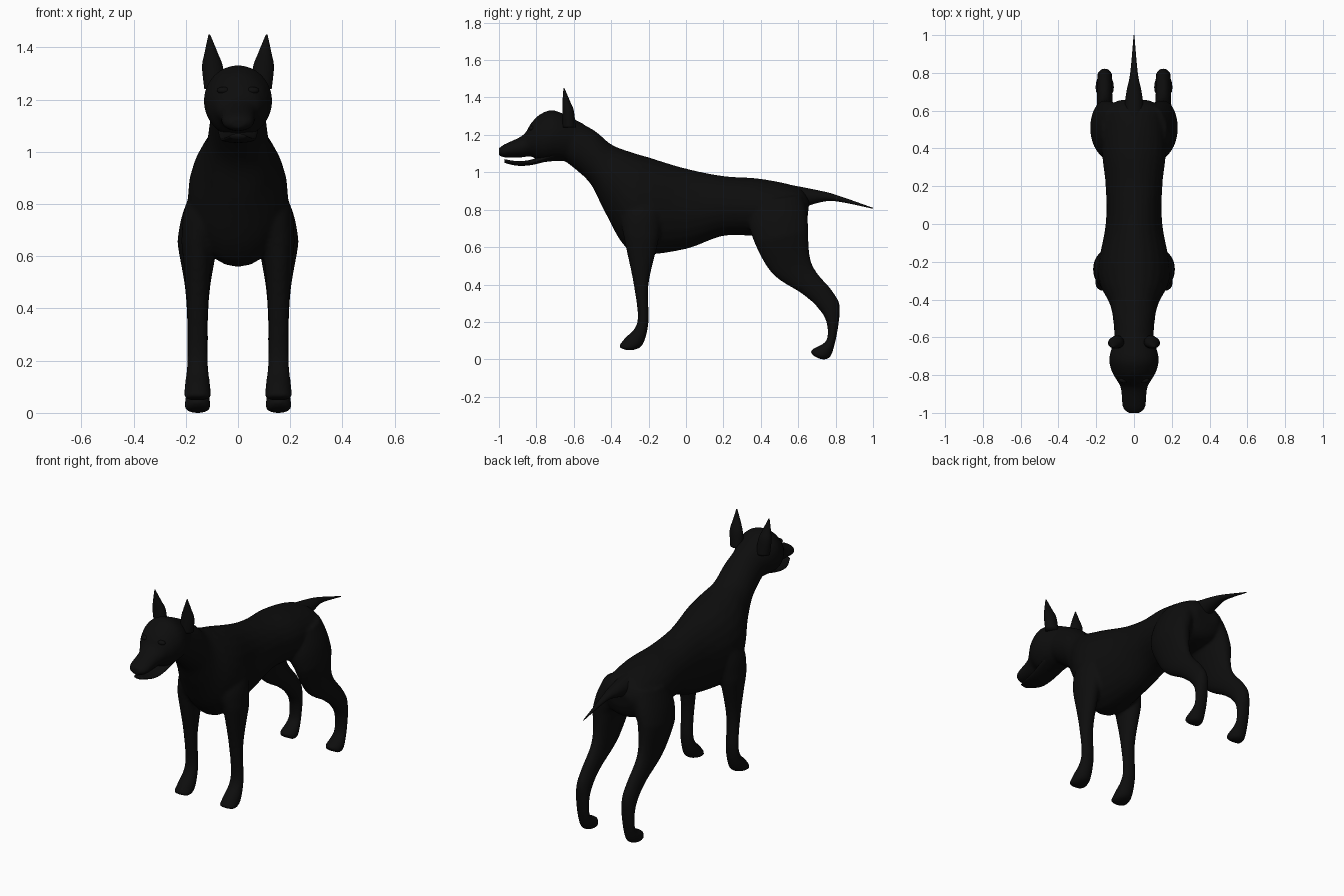
import bpy, bmesh, math
from mathutils import Vector

cube = bpy.data.objects.get("Cube")
if cube:
    bpy.data.objects.remove(cube, do_unlink=True)

coat = bpy.data.materials.new("black_coat")
coat.use_nodes = True
shader = coat.node_tree.nodes["Principled BSDF"]
coat.diffuse_color = shader.inputs["Base Color"].default_value = (.004, .004, .004, 1)
shader.inputs["Roughness"].default_value = .8

SIDES = 24
STEPS = 6


def smooth_path(stations):
    """Spline through the stations, so that few are needed."""
    keys = [Vector((*edge, *opposite, width)) for edge, opposite, width in stations]
    last = len(keys) - 1
    path = []
    for i in range(last):
        before, start = keys[max(i - 1, 0)], keys[i]
        end, after = keys[i + 1], keys[min(i + 2, last)]
        for step in range(STEPS):
            t = step / STEPS
            bend = (end - before) * (t * (1 - t) ** 2) - (after - start) * (t * t * (1 - t))
            path.append(start.lerp(end, t * t * (3 - 2 * t)) + bend / 2)
    return path + [keys[last]]


def midline(z):
    return 0


def leg_lean(z):
    """Legs stand upright, and lean in against the trunk at the top."""
    return .155 - .3 * max(0, z - .65)


def ear_lean(z):
    return .095 + .1 * (z - 1.3)


def loft(bm, stations, centre=midline, side=1):
    """Skin oval rings; a station is (y, z) of two opposite edges and a half width."""
    rings = []
    for ya, za, yb, zb, width in smooth_path(stations):
        middle = Vector((centre((za + zb) / 2), (ya + yb) / 2, (za + zb) / 2))
        half = Vector((0, ya - yb, za - zb)) / 2
        ring = []
        for i in range(SIDES):
            angle = math.tau * i / SIDES
            point = middle + half * math.cos(angle)
            point.x = side * (point.x + width * math.sin(angle))
            ring.append(bm.verts.new(point))
        rings.append(ring)
    for near, far in zip(rings, rings[1:]):
        for i in range(SIDES):
            bm.faces.new((near[i - 1], near[i], far[i], far[i - 1]))
    bm.faces.new(rings[0])
    bm.faces.new(rings[-1])


def finish(name, bm):
    bmesh.ops.recalc_face_normals(bm, faces=bm.faces)
    for face in bm.faces:
        face.smooth = True
    mesh = bpy.data.meshes.new(name)
    bm.to_mesh(mesh)
    bm.free()
    mesh.materials.append(coat)
    part = bpy.data.objects.new(name, mesh)
    bpy.context.collection.objects.link(part)
    return part


# Trunk and neck: back line, belly line, half width
trunk = [
    ((.66, .85), (.65, .76), .08),
    ((.6, .92), (.6, .68), .15),
    ((.4, .965), (.4, .66), .17),
    ((.2, .98), (.2, .66), .15),
    ((0, 1.02), (0, .59), .15),
    ((-.2, 1.08), (-.24, .56), .19),
    ((-.3, 1.11), (-.34, .62), .18),
    ((-.4, 1.15), (-.44, .8), .13),
    ((-.5, 1.23), (-.52, .95), .11),
    ((-.65, 1.3), (-.66, 1.07), .1),
]

# Skull and upper muzzle: top line, mouth line, half width
head = [
    ((-.55, 1.26), (-.6, 1.06), .09),
    ((-.7, 1.33), (-.7, 1.06), .13),
    ((-.78, 1.31), (-.77, 1.055), .12),
    ((-.83, 1.26), (-.83, 1.085), .09),
    ((-.87, 1.2), (-.87, 1.08), .07),
    ((-.97, 1.15), (-.97, 1.08), .06),
    ((-1, 1.13), (-1, 1.09), .03),
]

# Legs from shoulder or hip to paw: front edge, rear edge, half width
front_leg = [
    ((-.3, .92), (-.1, .92), .07),
    ((-.35, .78), (-.12, .78), .09),
    ((-.33, .64), (-.15, .62), .06),
    ((-.28, .4), (-.2, .4), .04),
    ((-.26, .2), (-.2, .2), .04),
    ((-.33, .11), (-.23, .08), .05),
    ((-.36, .07), (-.28, .05), .05),
    ((-.35, .06), (-.32, .05), .03),
]
hind_leg = [
    ((.36, .84), (.62, .88), .08),
    ((.34, .7), (.65, .76), .09),
    ((.45, .47), (.67, .52), .05),
    ((.62, .35), (.78, .37), .04),
    ((.7, .28), (.82, .3), .04),
    ((.75, .2), (.82, .22), .04),
    ((.75, .1), (.8, .1), .04),
    ((.67, .05), (.77, .01), .05),
    ((.68, .02), (.72, 0), .04),
]

body_mesh = bmesh.new()
loft(body_mesh, trunk)
loft(body_mesh, head)
for side in (1, -1):
    loft(body_mesh, front_leg, leg_lean, side)
    loft(body_mesh, hind_leg, leg_lean, side)
body = finish("body", body_mesh)

# Fuse the trunk, head and legs into one soft skin
fuse = body.modifiers.new("fuse", 'REMESH')
fuse.mode = 'VOXEL'
fuse.voxel_size = .01
fuse.use_smooth_shade = True
soften = body.modifiers.new("soften", 'SMOOTH')
soften.iterations = 5

# Lower jaw, slightly open
jaw = bmesh.new()
loft(jaw, [
    ((-.7, 1.12), (-.7, 1.07), .08),
    ((-.82, 1.07), (-.82, 1.04), .07),
    ((-.9, 1.06), (-.9, 1.035), .06),
    ((-.97, 1.07), (-.97, 1.05), .03),
])
finish("lower_jaw", jaw)

# Tapered tail
tail = bmesh.new()
loft(tail, [
    ((.52, .94), (.6, .8), .06),
    ((.7, .905), (.7, .835), .04),
    ((.8, .88), (.8, .845), .02),
    ((1, .81), (1, .805), .002),
])
finish("tail", tail)

for side, label in ((1, "left"), (-1, "right")):
    # Pointed upright ear
    ear = bmesh.new()
    loft(ear, [
        ((-.66, 1.24), (-.59, 1.24), .04),
        ((-.66, 1.32), (-.6, 1.33), .04),
        ((-.66, 1.38), (-.62, 1.38), .025),
        ((-.655, 1.45), (-.65, 1.45), .003),
    ], ear_lean, side)
    finish(label + "_ear", ear)

    # Almond eye set in the brow
    eye = bmesh.new()
    bmesh.ops.create_uvsphere(eye, u_segments=16, v_segments=10, radius=.02)
    bmesh.ops.scale(eye, vec=(1.3, .8, .7), verts=eye.verts)
    bmesh.ops.translate(eye, vec=(side * .055, -.825, 1.235), verts=eye.verts)
    finish(label + "_eye", eye)
